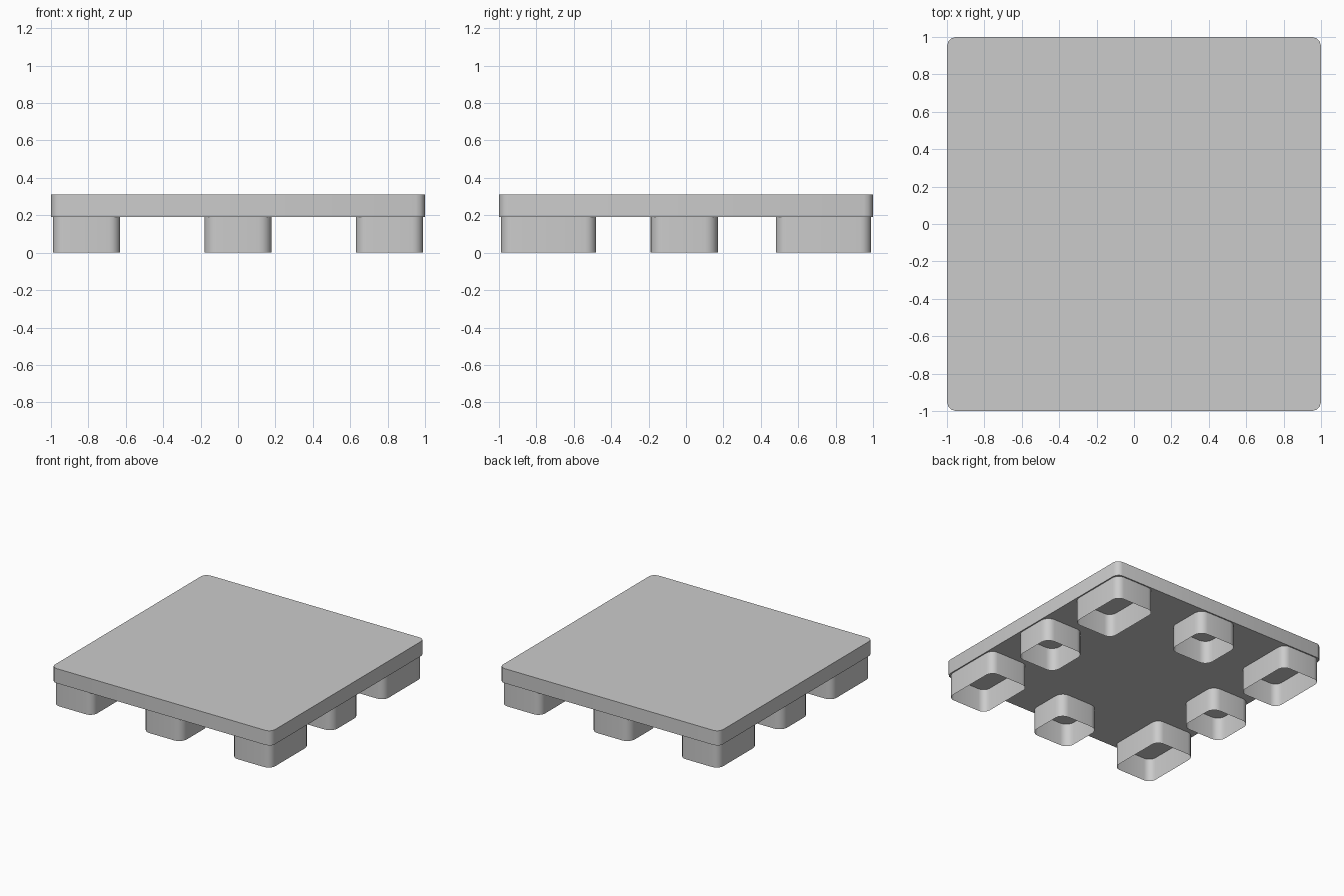
import bpy, bmesh, math

cube = bpy.data.objects.get("Cube")
if cube:
    bpy.data.objects.remove(cube, do_unlink=True)

GREY = (0.6, 0.6, 0.6, 1.0)
grey = bpy.data.materials.new("plain grey")
grey.use_nodes = True
grey.diffuse_color = GREY
grey.node_tree.nodes["Principled BSDF"].inputs["Base Color"].default_value = GREY

DECK_BOTTOM, DECK_TOP = 0.19, 0.31


def rounded_rectangle(width, depth, radius, steps):
    """Outline of a rectangle with rounded corners, counter-clockwise."""
    points = []
    for i, (sx, sy) in enumerate([(1, 1), (-1, 1), (-1, -1), (1, -1)]):
        for k in range(steps + 1):
            a = math.pi / 2 * (i + k / steps)
            points.append((sx * (width / 2 - radius) + radius * math.cos(a),
                           sy * (depth / 2 - radius) + radius * math.sin(a)))
    return points


def extruded(name, outline, centre, z0, z1, capped):
    """Walls along an outline, closed above and below if capped."""
    bm = bmesh.new()
    low = [bm.verts.new((x, y, z0)) for x, y in outline]
    high = [bm.verts.new((x, y, z1)) for x, y in outline]
    n = len(outline)
    for i in range(n):
        j = (i + 1) % n
        bm.faces.new((low[i], low[j], high[j], high[i]))
    if capped:
        bm.faces.new(high)
        bm.faces.new(low[::-1])
    mesh = bpy.data.meshes.new(name)
    bm.to_mesh(mesh)
    bm.free()
    mesh.materials.append(grey)
    obj = bpy.data.objects.new(name, mesh)
    obj.location = (*centre, 0)
    bpy.context.collection.objects.link(obj)
    bpy.ops.object.select_all(action='DESELECT')
    obj.select_set(True)
    bpy.context.view_layer.objects.active = obj
    bpy.ops.object.shade_smooth_by_angle(angle=math.radians(35))
    return obj


# Flat deck
extruded("deck", rounded_rectangle(2, 2, 0.05, 3), (0, 0), DECK_BOTTOM, DECK_TOP, True)

# Hollow feet, open below: long ones at the corners, square ones between
corner = rounded_rectangle(0.36, 0.51, 0.06, 5)
square = rounded_rectangle(0.36, 0.36, 0.07, 5)
for side, sx in (("left", 1), ("right", -1)):
    for end, sy in (("front", -1), ("back", 1)):
        extruded(f"{end}_{side}_foot", corner, (sx * 0.81, sy * 0.735), 0, DECK_BOTTOM, False)
    extruded(f"{side}_middle_foot", square, (sx * 0.81, -0.01), 0, DECK_BOTTOM, False)
for end, sy in (("front", -1), ("back", 1)):
    extruded(f"{end}_middle_foot", square, (0, sy * 0.81), 0, DECK_BOTTOM, False)
